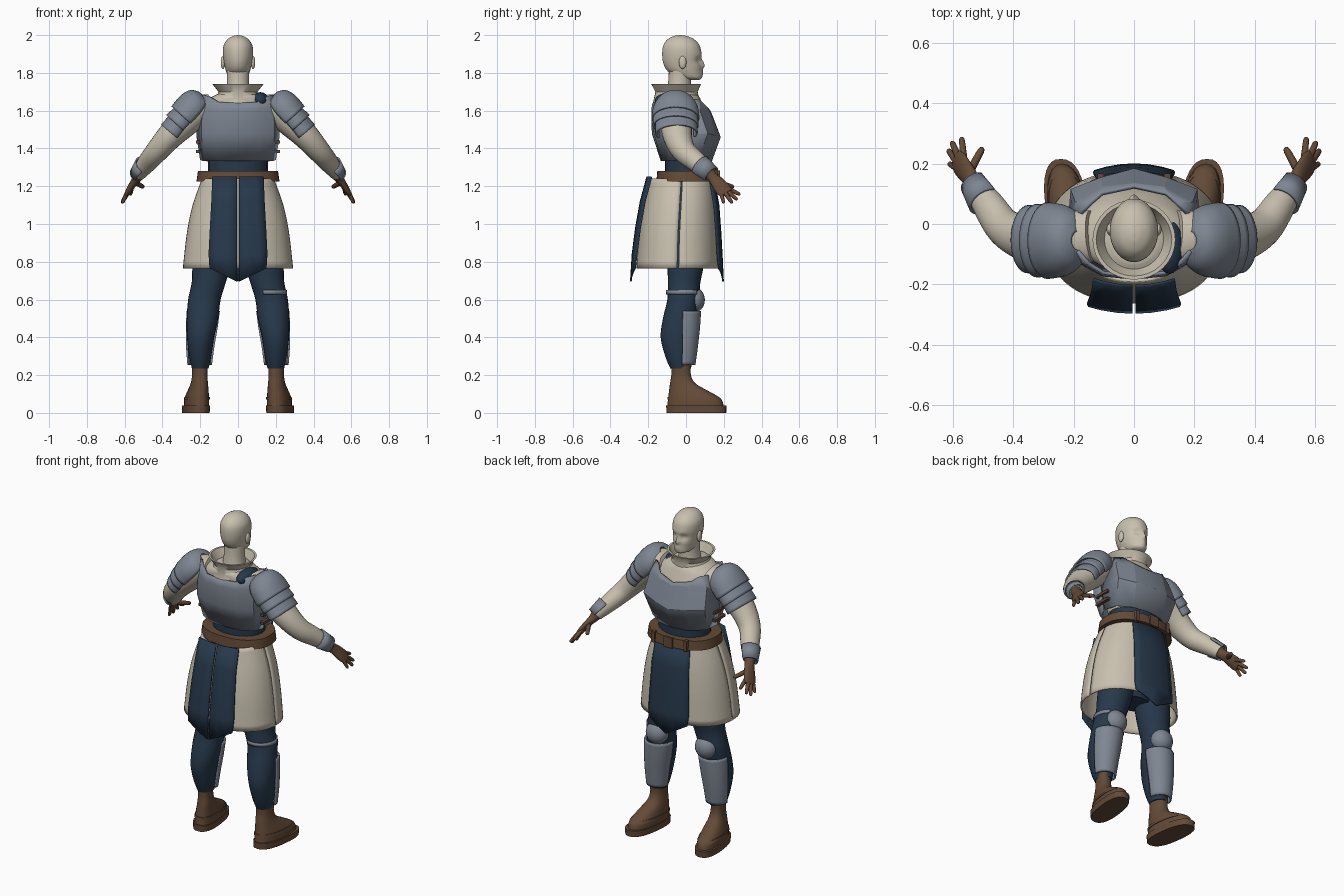
import bpy, bmesh, math
from mathutils import Vector

cube = bpy.data.objects.get("Cube")
if cube:
    bpy.data.objects.remove(cube)


def material(name, rgb):
    m = bpy.data.materials.new(name)
    m.use_nodes = True
    m.diffuse_color = (*rgb, 1)
    m.node_tree.nodes["Principled BSDF"].inputs["Base Color"].default_value = (*rgb, 1)
    return m


CREAM = material("cream", (0.58, 0.53, 0.43))
STEEL = material("steel", (0.21, 0.24, 0.29))
BLUE = material("navy", (0.02, 0.04, 0.07))
BROWN = material("leather", (0.125, 0.068, 0.038))


def finish(name, bm, mat, mirror=False, solid=0, angle=40, merge=True):
    bmesh.ops.recalc_face_normals(bm, faces=bm.faces)
    me = bpy.data.meshes.new(name)
    bm.to_mesh(me)
    bm.free()
    me.materials.append(mat)
    ob = bpy.data.objects.new(name, me)
    bpy.context.collection.objects.link(ob)
    bpy.ops.object.select_all(action="DESELECT")
    ob.select_set(True)
    bpy.context.view_layer.objects.active = ob
    bpy.ops.object.shade_smooth_by_angle(angle=math.radians(angle))
    if mirror:
        mod = ob.modifiers.new("Mirror", "MIRROR")
        mod.use_mirror_merge = merge
    if solid:
        mod = ob.modifiers.new("Solidify", "SOLIDIFY")
        mod.thickness = solid
        mod.offset = 0
    return ob


def refine(rings, steps):
    """Catmull-Rom interpolation between rings."""
    if steps < 2:
        return [list(r) for r in rings]
    out = []
    for i in range(len(rings) - 1):
        a, b, c, d = (rings[max(i - 1, 0)], rings[i], rings[i + 1],
                      rings[min(i + 2, len(rings) - 1)])
        for k in range(steps):
            t = k / steps
            out.append([q + t / 2 * (r - p + t * (2*p - 5*q + 4*r - s + t * (3*(q - r) + s - p)))
                        for p, q, r, s in zip(a, b, c, d)])
    return out + [list(rings[-1])]


def loft(name, rings, mat, n=24, steps=4, flat=True, arc=None, power=2.0, edit=None, cap=True, **kw):
    """Skin of elliptical rings (x, y, z, ru, rw); flat rings or rings square to the path."""
    rings = refine(rings, steps)
    pts = [Vector(r[:3]) for r in rings]
    bm = bmesh.new()
    rows = []
    for i, r in enumerate(rings):
        u, w = Vector((1, 0, 0)), Vector((0, 1, 0))
        if not flat:
            t = (pts[min(i + 1, len(pts) - 1)] - pts[max(i - 1, 0)]).normalized()
            u = t.cross(w).normalized()
            w = u.cross(t)
        row = []
        for k in range(n + 1 if arc else n):
            a = arc[0] + (arc[1] - arc[0]) * k / n if arc else 2 * math.pi * k / n
            c, s = math.cos(a), math.sin(a)
            c = math.copysign(abs(c) ** (2 / power), c)
            s = math.copysign(abs(s) ** (2 / power), s)
            co = pts[i] + u * c * r[3] + w * s * r[4]
            row.append(bm.verts.new(edit(co) if edit else co))
        rows.append(row)
    for a, b in zip(rows, rows[1:]):
        for k in range(len(a) - (1 if arc else 0)):
            j = (k + 1) % len(a)
            bm.faces.new((a[k], a[j], b[j], b[k]))
    if not arc and cap:
        bm.faces.new(rows[0])
        bm.faces.new(rows[-1])
    return finish(name, bm, mat, **kw)


def sheet(name, rows, mat, **kw):
    """Half panel of point rows, mirrored across the middle."""
    bm = bmesh.new()
    vs = [[bm.verts.new(p) for p in row] for row in rows]
    for a, b in zip(vs, vs[1:]):
        for k in range(len(a) - 1):
            bm.faces.new((a[k], a[k + 1], b[k + 1], b[k]))
    return finish(name, bm, mat, mirror=True, **kw)


def ball(name, loc, size, mat, **kw):
    bm = bmesh.new()
    bmesh.ops.create_uvsphere(bm, u_segments=20, v_segments=12, radius=1)
    bmesh.ops.scale(bm, vec=size, verts=bm.verts)
    bmesh.ops.translate(bm, vec=loc, verts=bm.verts)
    return finish(name, bm, mat, **kw)


def box(name, loc, size, mat, **kw):
    bm = bmesh.new()
    bmesh.ops.create_cube(bm, size=1)
    bmesh.ops.scale(bm, vec=size, verts=bm.verts)
    bmesh.ops.translate(bm, vec=loc, verts=bm.verts)
    return finish(name, bm, mat, **kw)


# Head with sculpted sockets, brow, nose, lips and chin
FEATURES = [(.032, 1.868, -.012, .014), (.025, 1.893, .004, .014), (0, 1.838, .018, .011),
            (0, 1.858, .009, .009), (0, 1.802, .008, .013), (.045, 1.835, .004, .018)]


def face(co):
    if co.y > 0:
        co.y += sum(h * math.exp(-((abs(co.x) - x) ** 2 + (co.z - z) ** 2) / (2 * s * s))
                    for x, z, h, s in FEATURES)
    return co


loft("head", [(0, .04, 1.762, .02, .03), (0, .018, 1.775, .048, .066), (0, -.008, 1.81, .064, .09),
              (0, -.02, 1.85, .073, .1), (0, -.022, 1.9, .08, .104), (0, -.024, 1.945, .076, .096),
              (0, -.027, 1.978, .055, .07), (0, -.03, 1.995, .026, .034), (0, -.03, 2, .003, .003)],
     CREAM, n=48, steps=6, edit=face)
ball("ear", (.08, -.018, 1.855), (.011, .02, .034), CREAM, mirror=True)
loft("neck", [(0, -.04, 1.62, .08, .08), (0, -.035, 1.73, .06, .062), (0, -.03, 1.83, .06, .06)], CREAM)
loft("collar", [(0, -.05, 1.64, .125, .125), (0, -.05, 1.7, .103, .112), (0, -.052, 1.742, .137, .132),
                (0, -.052, 1.742, .125, .12), (0, -.05, 1.67, .085, .09)], CREAM, steps=1, n=32, cap=False)

# Torso clothing
loft("shirt", [(0, .005, 1.34, .165, .12), (0, 0, 1.45, .185, .13), (0, -.02, 1.56, .195, .135),
               (0, -.04, 1.64, .18, .125), (0, -.05, 1.68, .125, .115), (0, -.05, 1.7, .08, .08)], CREAM)
loft("waist_cloth", [(0, .01, 1.24, .158, .122), (0, .01, 1.4, .158, .122)], BLUE, steps=1)
loft("hips", [(0, -.01, .8, .1, .08), (0, -.01, .95, .18, .13), (0, 0, 1.25, .16, .12)], BLUE)
ball("shoulder_lining", (.118, -.075, 1.655), (.045, .09, .043), BLUE)

# Faceted breastplate and backplate
sheet("breastplate",
      [[(0, .13, 1.33), (.1, .115, 1.33), (.18, .06, 1.335), (.195, -.02, 1.34)],
       [(0, .178, 1.46), (.11, .148, 1.47), (.205, .112, 1.48), (.215, -.02, 1.47)],
       [(0, .13, 1.585), (.1, .118, 1.6), (.19, .07, 1.6), (.2, .03, 1.58)],
       [(0, .122, 1.6), (.105, .1, 1.625), (.14, .07, 1.655), (.175, .035, 1.66)]],
      STEEL, solid=.012, angle=12)
sheet("backplate",
      [[(0, -.128, 1.335), (.1, -.122, 1.335), (.175, -.08, 1.335), (.195, -.035, 1.34)],
       [(0, -.175, 1.48), (.11, -.165, 1.48), (.19, -.12, 1.48), (.215, -.035, 1.47)],
       [(0, -.178, 1.6), (.1, -.168, 1.6), (.185, -.12, 1.61), (.205, -.06, 1.6)],
       [(0, -.172, 1.64), (.1, -.162, 1.645), (.15, -.13, 1.675), (.185, -.09, 1.685)]],
      STEEL, solid=.012, angle=25)
for z in (1.385, 1.435):
    box("side_strap", (.212, -.02, z), (.02, .1, .016), BROWN, mirror=True)

# Belt
loft("belt", [(0, .008, 1.225, .22, .165), (0, .008, 1.28, .212, .16)], BROWN, steps=1, n=40, power=2.3)
box("belt_buckle", (0, .172, 1.252), (.06, .014, .064), BROWN)
box("belt_loop", (.11, .155, 1.252), (.022, .024, .066), BROWN, mirror=True)

# Split skirt, front and back halves
SKIRT = [(0, -.022, 1.24, .185, .165), (0, -.03, 1.1, .235, .188),
         (0, -.038, .95, .266, .205), (0, -.043, .765, .287, .215)]
for name, start in (("front_skirt", 0), ("back_skirt", math.pi)):
    loft(name, SKIRT, CREAM, n=32, power=2.25, arc=(start + .012, start + math.pi - .012), solid=.01)


# Tabard panels with pointed hems
def tabard(name, path, inner, side, merge):
    rows = []
    for y, z, half, drop in path:
        rows.append([(inner + (half - inner) * f, y - side * .022 * f * f, z + drop * f)
                     for f in (0, .35, .7, 1)])
    sheet(name, rows, BLUE, solid=.009, merge=merge)


tabard("back_tabard", [(-.205, 1.25, .135, 0), (-.24, 1.12, .14, 0), (-.265, .98, .148, 0),
                       (-.283, .84, .155, 0), (-.292, .695, .15, .07)], .005, -1, False)
tabard("front_tabard", [(.146, 1.25, .115, 0), (.172, 1.1, .125, 0), (.183, .95, .13, 0),
                        (.19, .82, .135, 0), (.196, .695, .13, .07)], 0, 1, True)

# Legs and leg armour
loft("leg", [(.11, 0, .98, .1, .11), (.14, -.003, .78, .1, .096), (.155, -.01, .69, .09, .086),
             (.178, -.015, .6, .086, .084), (.188, -.035, .5, .083, .087), (.198, -.045, .4, .072, .089),
             (.2, -.038, .3, .058, .072), (.2, -.028, .235, .044, .055)], BLUE, mirror=True)
loft("shin_guard", [(.184, -.008, .54, .083, .083), (.192, -.01, .45, .079, .079),
                    (.2, -.012, .35, .07, .07), (.203, -.015, .255, .06, .06)],
     STEEL, arc=(-.1, math.pi + .1), mirror=True, solid=.01)
ball("knee_guard", (.168, .04, .598), (.068, .06, .068), STEEL, mirror=True)
loft("knee_strap", [(.17, -.013, .628, .087, .089), (.168, -.013, .65, .088, .09)],
     STEEL, steps=1, arc=(-2.0, .9), solid=.006)


# Boots, toes turned slightly out
def turn_out(co):
    co.x += .12 * co.y
    return co


loft("boot", [(.214, .05, .03, .064, .15), (.213, .045, .075, .062, .14), (.21, .015, .115, .054, .105),
              (.207, -.017, .155, .045, .068), (.206, -.026, .2, .04, .052), (.206, -.026, .26, .042, .052)],
     BROWN, power=2.3, edit=turn_out, mirror=True)
loft("boot_sole", [(.216, .055, 0, .068, .158), (.216, .055, .038, .07, .16)],
     BROWN, steps=1, n=32, power=2.5, edit=turn_out, mirror=True)
loft("boot_strap", [(.213, .045, .07, .066, .143), (.212, .037, .085, .064, .134)],
     BROWN, steps=1, power=2.3, edit=turn_out, mirror=True)

# Sleeves and bracers
loft("sleeve", [(.14, -.04, 1.64, .05, .085), (.2, -.045, 1.61, .078, .09), (.28, -.05, 1.545, .082, .085),
                (.36, -.045, 1.465, .07, .077), (.43, -.01, 1.385, .06, .063), (.48, .06, 1.325, .052, .054),
                (.527, .125, 1.265, .038, .04)], CREAM, flat=False, mirror=True)
loft("bracer", [(.492, .075, 1.31, .055, .056), (.53, .135, 1.26, .043, .045)],
     STEEL, steps=1, flat=False, arc=(-1.7, 1.7), mirror=True, solid=.008)

# Gloves
loft("glove", [(.523, .122, 1.268, .034, .034), (.534, .142, 1.245, .026, .029), (.55, .165, 1.222, .02, .036),
               (.573, .195, 1.185, .017, .042), (.587, .215, 1.162, .012, .036)],
     BROWN, flat=False, mirror=True)
for name, a, b, r in (("thumb", (.548, .165, 1.222), (.5, .253, 1.195), .013),
                      ("index_finger", (.562, .21, 1.195), (.57, .287, 1.155), .011),
                      ("middle_finger", (.576, .213, 1.18), (.603, .272, 1.128), .011),
                      ("ring_finger", (.586, .205, 1.168), (.614, .245, 1.11), .011),
                      ("little_finger", (.588, .185, 1.165), (.612, .2, 1.11), .01)):
    a, b = Vector(a), Vector(b)
    loft(name, [(*a.lerp(b, f), r * s, r * s) for f, s in ((0, 1.1), (.5, 1), (.9, .85), (1, .3))],
         BROWN, n=10, steps=2, flat=False, mirror=True)

# Pauldrons, a dome over two overlapping lames
PAULDRON = {
    "pauldron_dome": [(.185, -.055, 1.675, .03, .03), (.2, -.055, 1.658, .07, .08),
                      (.235, -.055, 1.618, .088, .112), (.285, -.055, 1.562, .086, .122)],
    "pauldron_upper_lame": [(.272, -.055, 1.575, .07, .113), (.32, -.055, 1.522, .077, .117)],
    "pauldron_lower_lame": [(.305, -.052, 1.535, .065, .106), (.35, -.05, 1.48, .07, .108)]}
for name, rings in PAULDRON.items():
    loft(name, rings, STEEL, flat=False, arc=(-2.1, 2.1), mirror=True, solid=.01)
